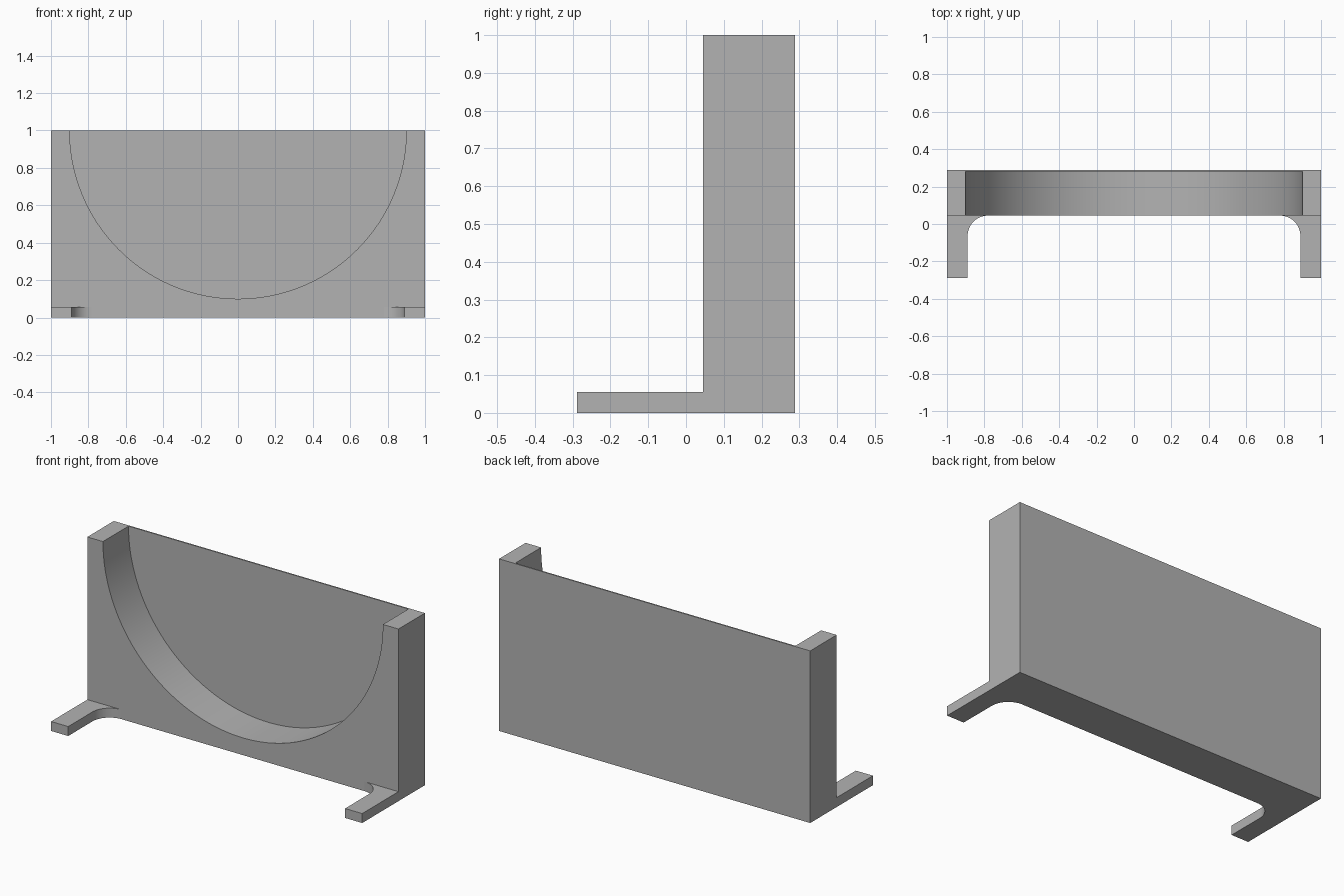
import bpy
import bmesh
from math import cos, sin, pi
from mathutils import Vector

cube = bpy.data.objects.get("Cube")
if cube:
    bpy.data.objects.remove(cube, do_unlink=True)

GREY = (0.45, 0.45, 0.45, 1.0)
grey = bpy.data.materials.new("plain grey")
grey.use_nodes = True
grey.diffuse_color = GREY
grey.node_tree.nodes["Principled BSDF"].inputs["Base Color"].default_value = GREY

FRONT, BACK = 0.045, 0.288      # wall faces along y
PLATE = 0.008                   # thickness of the thin back sheet
RADIUS = 0.9                    # half-round recess
FOOT_IN, FOOT_H, FILLET = 0.89, 0.055, 0.11


def arc(cx, cy, r, start, end, steps):
    """Points along a circular arc, both ends included."""
    angles = [start + (end - start) * i / steps for i in range(steps + 1)]
    return [(cx + r * cos(a), cy + r * sin(a)) for a in angles]


def extrude_profile(name, points, offset):
    """Solid made by sweeping a closed outline of 3D points along offset."""
    bm = bmesh.new()
    face = bm.faces.new([bm.verts.new(p) for p in points])
    result = bmesh.ops.extrude_face_region(bm, geom=[face], use_keep_orig=True)
    moved = [g for g in result["geom"] if isinstance(g, bmesh.types.BMVert)]
    bmesh.ops.translate(bm, verts=moved, vec=Vector(offset))
    bmesh.ops.recalc_face_normals(bm, faces=bm.faces)
    mesh = bpy.data.meshes.new(name)
    bm.to_mesh(mesh)
    bm.free()
    mesh.materials.append(grey)
    obj = bpy.data.objects.new(name, mesh)
    bpy.context.collection.objects.link(obj)
    bpy.ops.object.select_all(action="DESELECT")
    obj.select_set(True)
    bpy.context.view_layer.objects.active = obj
    bpy.ops.object.shade_smooth_by_angle()
    return obj


# Wall with a half-round recess open at the top
outline = [(-1, 0), (1, 0), (1, 1)] + arc(0, 1, RADIUS, 0, -pi, 72) + [(-1, 1)]
extrude_profile("recessed_wall", [(x, FRONT, z) for x, z in outline],
                (0, BACK - PLATE - FRONT, 0))

# Thin sheet closing the back
sheet = [(-1, 0), (1, 0), (1, 1), (-1, 1)]
extrude_profile("back_sheet", [(x, BACK - PLATE, z) for x, z in sheet], (0, PLATE, 0))

# Two feet reaching forward, filleted into the wall on the inner side
foot = [(1, FRONT), (1, -BACK), (FOOT_IN, -BACK)]
foot += arc(FOOT_IN - FILLET, FRONT - FILLET, FILLET, 0, pi / 2, 16)
for name, side in (("left_foot", 1), ("right_foot", -1)):
    extrude_profile(name, [(side * x, y, 0) for x, y in foot], (0, 0, FOOT_H))
